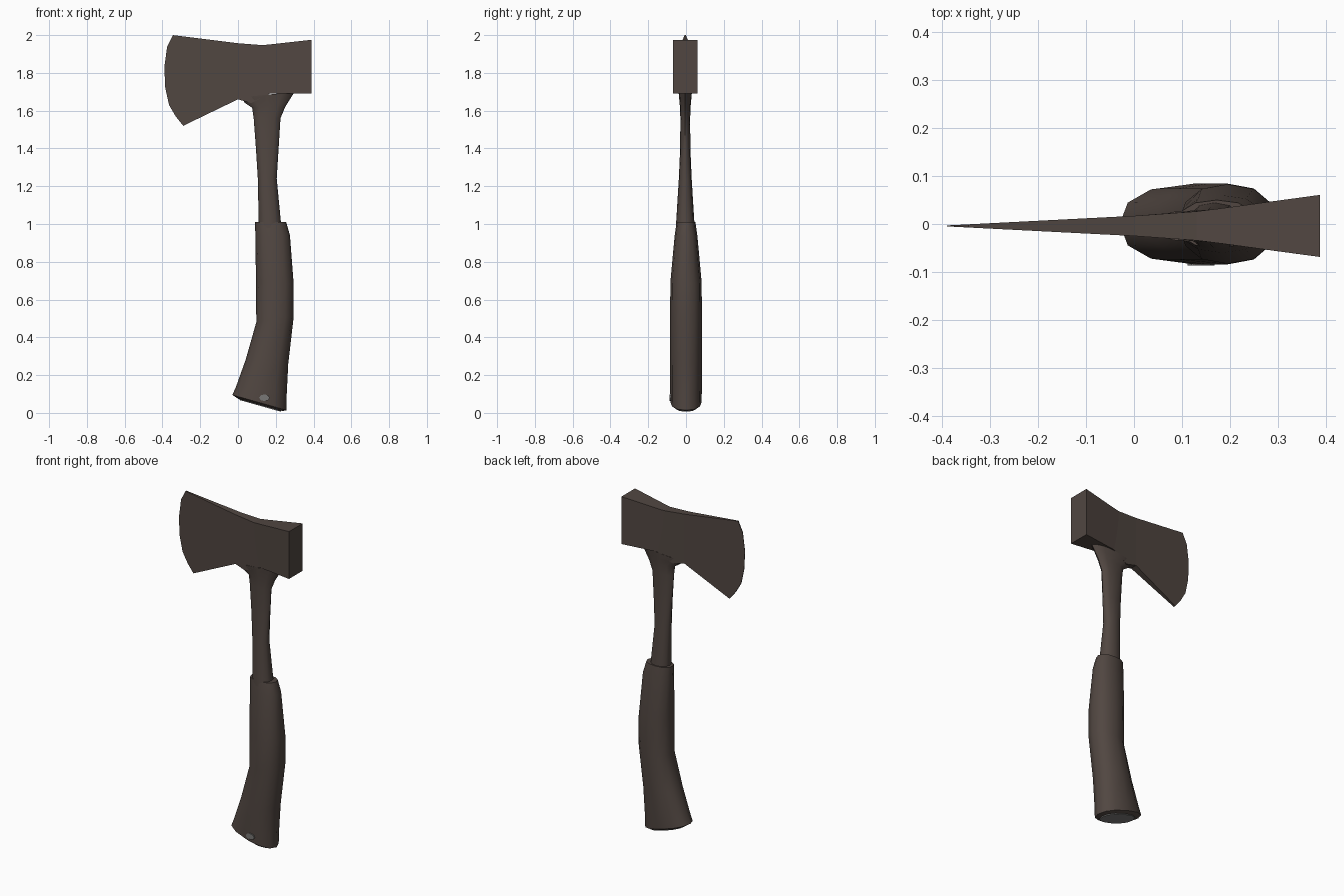
import bpy, bmesh, math

if "Cube" in bpy.data.objects:
    bpy.data.objects.remove(bpy.data.objects["Cube"])

def material(name, rgb):
    m = bpy.data.materials.new(name)
    m.diffuse_color = (*rgb, 1)
    m.use_nodes = True
    m.node_tree.nodes["Principled BSDF"].inputs["Base Color"].default_value = m.diffuse_color
    return m

brown = material("dark brown", (0.082, 0.062, 0.053))
grey = material("butt grey", (0.19, 0.185, 0.18))

def finish(bm, name, mat, smooth=None):
    bmesh.ops.recalc_face_normals(bm, faces=bm.faces)
    me = bpy.data.meshes.new(name)
    bm.to_mesh(me)
    bm.free()
    me.materials.append(mat)
    ob = bpy.data.objects.new(name, me)
    bpy.context.collection.objects.link(ob)
    if smooth:
        bpy.ops.object.select_all(action='DESELECT')
        ob.select_set(True)
        bpy.context.view_layer.objects.active = ob
        bpy.ops.object.shade_smooth_by_angle(angle=math.radians(smooth))
    return ob

def loft(name, rings, sides, power, mat, yc=0.0):
    """Rings are (left x, left z, right x, right z, half width in y)."""
    bm = bmesh.new()
    loops = []
    for xl, zl, xr, zr, hy in rings:
        loop = []
        for i in range(sides):
            a = 2 * math.pi * i / sides
            c, s = math.cos(a), math.sin(a)
            u = math.copysign(abs(c) ** power, c) * 0.5 + 0.5
            v = math.copysign(abs(s) ** power, s)
            loop.append(bm.verts.new((xl + (xr - xl) * u, yc + hy * v, zl + (zr - zl) * u)))
        loops.append(loop)
    for a, b in zip(loops, loops[1:]):
        for i in range(sides):
            j = (i + 1) % sides
            bm.faces.new((a[i], a[j], b[j], b[i]))
    bm.faces.new(loops[0])
    bm.faces.new(loops[-1])
    return finish(bm, name, mat, 50)

# Axe head: wedge-shaped panels whose thickness depends on x
def half_thickness(x):
    pts = [(-0.39, 0.001), (0.0, 0.021), (0.14, 0.031), (0.39, 0.065)]
    for (x0, t0), (x1, t1) in zip(pts, pts[1:]):
        if x <= x1:
            return t0 + (t1 - t0) * (x - x0) / (x1 - x0)
    return pts[-1][1]

def head_part(name, outline, panels):
    bm = bmesh.new()
    sides = []
    for s in (-1, 1):
        vs = [bm.verts.new((x, -0.004 + s * half_thickness(x), z)) for x, z in outline]
        sides.append(vs)
        for p in panels:
            bm.faces.new([vs[i] for i in p])
    f, b = sides
    n = len(outline)
    for i in range(n):
        j = (i + 1) % n
        bm.faces.new((f[i], f[j], b[j], b[i]))
    return finish(bm, name, brown)

head_part("blade",
          [(0.0, 1.66), (-0.29, 1.52), (-0.33, 1.57), (-0.365, 1.63), (-0.385, 1.72),
           (-0.39, 1.83), (-0.375, 1.94), (-0.345, 2.0), (0.0, 1.957), (0.13, 1.947),
           (0.135, 1.86), (0.15, 1.77), (0.168, 1.69), (0.07, 1.64)],
          [range(0, 9), (0, 8, 9, 10, 11, 12, 13)])
head_part("poll",
          [(0.13, 1.947), (0.18, 1.952), (0.388, 1.975), (0.388, 1.69), (0.168, 1.69),
           (0.15, 1.77), (0.135, 1.86)],
          [range(7)])

# Neck flaring into the underside of the head
loft("neck", [
    (0.11, 0.98, 0.23, 0.98, 0.05),
    (0.105, 1.24, 0.205, 1.24, 0.034),
    (0.095, 1.40, 0.215, 1.40, 0.027),
    (0.083, 1.56, 0.225, 1.56, 0.026),
    (0.075, 1.615, 0.25, 1.62, 0.028),
    (0.035, 1.642, 0.275, 1.66, 0.031),
    (0.02, 1.67, 0.30, 1.70, 0.034),
], 12, 0.9, brown, -0.004)

# Curved grip with a slanted butt
loft("grip", [
    (0.0, 0.075, 0.235, 0.010, 0.066),
    (-0.03, 0.095, 0.257, 0.014, 0.082),
    (-0.01, 0.14, 0.258, 0.10, 0.084),
    (0.04, 0.28, 0.266, 0.26, 0.084),
    (0.097, 0.48, 0.295, 0.51, 0.084),
    (0.095, 0.70, 0.295, 0.68, 0.083),
    (0.092, 0.94, 0.275, 0.94, 0.060),
    (0.09, 1.01, 0.255, 1.01, 0.050),
], 12, 0.88, brown)

# Grey plate closing the butt
loft("butt_plate", [
    (0.008, 0.068, 0.228, 0.006, 0.062),
    (0.008, 0.076, 0.228, 0.014, 0.062),
], 12, 0.88, grey)

# Small grey spot low on the front of the grip
bm = bmesh.new()
front, back = ([bm.verts.new((0.14 + 0.028 * math.cos(k * math.pi / 4), y,
                              0.08 + 0.018 * math.sin(k * math.pi / 4)))
                for k in range(8)] for y in (-0.0865, -0.079))
bm.faces.new(front)
bm.faces.new(back)
for k in range(8):
    bm.faces.new((front[k], front[k - 1], back[k - 1], back[k]))
finish(bm, "grip_spot", grey)
